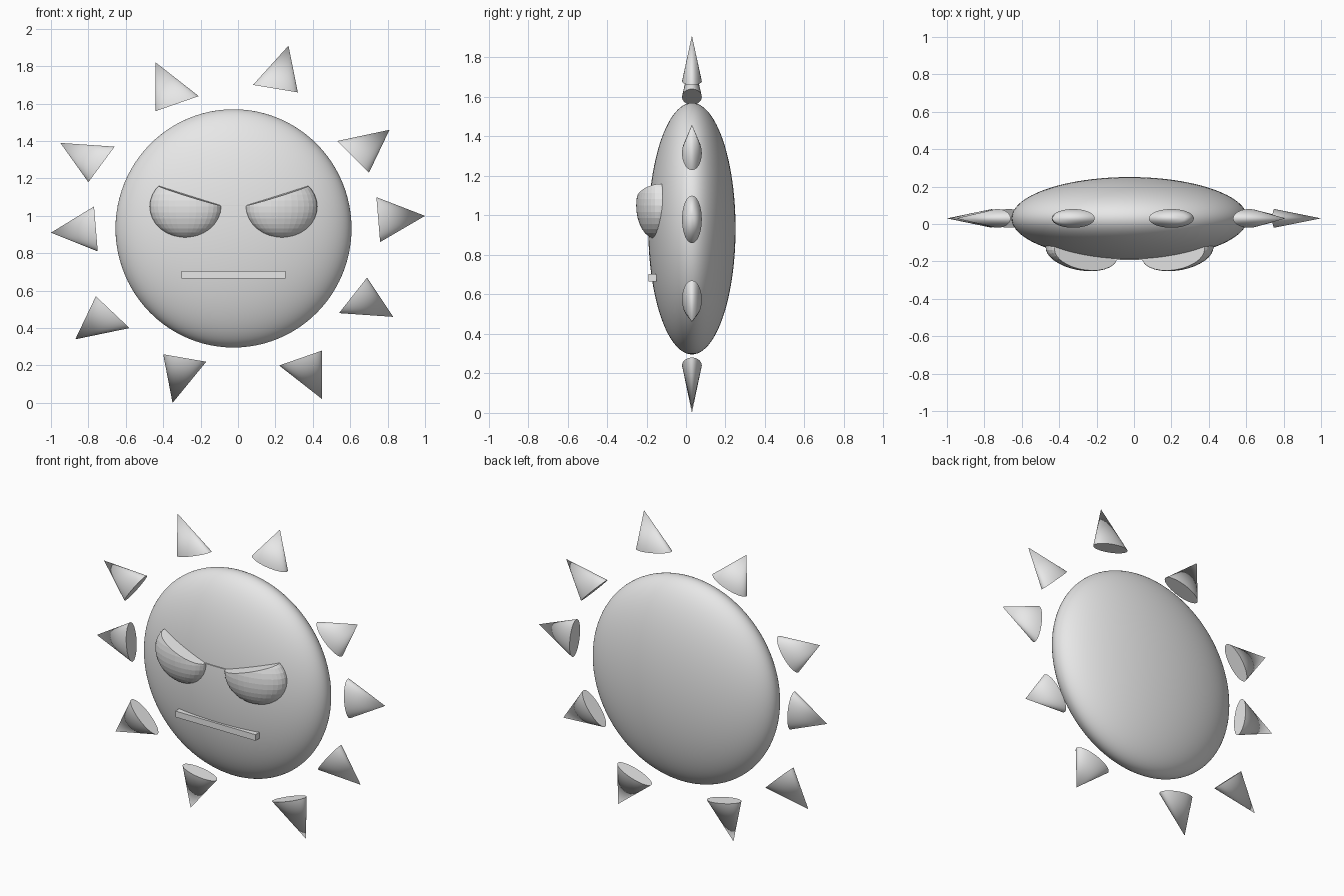
import bpy, bmesh, math
from mathutils import Vector, Matrix

default = bpy.data.objects.get("Cube")
if default:
    bpy.data.objects.remove(default, do_unlink=True)

GREY = (0.8, 0.8, 0.8, 1)
grey = bpy.data.materials.new("light_grey")
grey.use_nodes = True
grey.diffuse_color = GREY
grey.node_tree.nodes["Principled BSDF"].inputs["Base Color"].default_value = GREY

MID_X, MID_Y = -0.024, 0.03


def finish(bm, name, smooth=False):
    """Turn a bmesh into a named, coloured object."""
    bmesh.ops.recalc_face_normals(bm, faces=bm.faces[:])
    mesh = bpy.data.meshes.new(name)
    bm.to_mesh(mesh)
    bm.free()
    obj = bpy.data.objects.new(name, mesh)
    bpy.context.collection.objects.link(obj)
    mesh.materials.append(grey)
    if smooth:
        bpy.ops.object.select_all(action='DESELECT')
        obj.select_set(True)
        bpy.context.view_layer.objects.active = obj
        bpy.ops.object.shade_smooth_by_angle(angle=math.radians(40))
    return obj


def ellipsoid(radii, segments, rings):
    bm = bmesh.new()
    bmesh.ops.create_uvsphere(bm, u_segments=segments, v_segments=rings, radius=1)
    bmesh.ops.scale(bm, vec=radii, verts=bm.verts[:])
    return bm


def box(name, low, high):
    low, high = Vector(low), Vector(high)
    bm = bmesh.new()
    bmesh.ops.create_cube(bm, size=1)
    bmesh.ops.scale(bm, vec=high - low, verts=bm.verts[:])
    bmesh.ops.translate(bm, vec=(low + high) / 2, verts=bm.verts[:])
    return finish(bm, name)


def ray(name, tip, side_a, side_b, depth=0.05, segments=48):
    """Flattened cone given by its tip and the two ends of its base in x, z."""
    tip, a, b = (Vector((x, MID_Y, z)) for x, z in (tip, side_a, side_b))
    centre, across = (a + b) / 2, (a - b) / 2
    bm = bmesh.new()
    ring = []
    for i in range(segments):
        t = math.tau * i / segments
        ring.append(bm.verts.new(centre + across * math.cos(t)
                                 + Vector((0, depth * math.sin(t), 0))))
    apex = bm.verts.new(tip)
    for i, v in enumerate(ring):
        bm.faces.new((v, ring[(i + 1) % segments], apex))
    bm.faces.new(ring)
    return finish(bm, name, smooth=True)


def eye(name, side):
    """Half-closed eye: an ellipsoid with its top sliced off at a slant."""
    bm = ellipsoid((0.194, 0.096, 0.168), 32, 16)
    turn = Matrix.Rotation(side * math.radians(10), 3, 'Z')
    bmesh.ops.rotate(bm, matrix=turn, verts=bm.verts[:])
    bmesh.ops.translate(bm, vec=(MID_X + side * 0.257, -0.152, 1.05),
                        verts=bm.verts[:])
    cut = bmesh.ops.bisect_plane(
        bm, geom=bm.verts[:] + bm.edges[:] + bm.faces[:],
        plane_co=(MID_X + side * 0.235, -0.2, 1.105),
        plane_no=(-side * 0.3, -0.08, 1), clear_outer=True)
    rim = [g for g in cut["geom_cut"] if isinstance(g, bmesh.types.BMEdge)]
    bmesh.ops.contextual_create(bm, geom=rim)
    return finish(bm, name)


# Flattened round body
body = ellipsoid((0.631, 0.221, 0.637), 96, 48)
bmesh.ops.translate(body, vec=(MID_X, MID_Y, 0.933), verts=body.verts[:])
finish(body, "body", smooth=True)

# Face
eye("left_eye", 1)
eye("right_eye", -1)
box("eye_bridge", (-0.12, -0.192, 1.053), (0.07, -0.15, 1.059))
box("mouth", (-0.302, -0.19, 0.666), (0.254, -0.15, 0.704))

# Loose rays around the body: tip, then both ends of the base
RAYS = [
    ((0.27, 1.91), (0.08, 1.70), (0.32, 1.66)),
    ((-0.44, 1.82), (-0.44, 1.56), (-0.21, 1.64)),
    ((-0.95, 1.39), (-0.66, 1.37), (-0.80, 1.18)),
    ((-1.00, 0.91), (-0.77, 1.05), (-0.75, 0.81)),
    ((-0.87, 0.34), (-0.76, 0.57), (-0.58, 0.40)),
    ((-0.35, 0.00), (-0.40, 0.26), (-0.17, 0.22)),
    ((0.45, 0.02), (0.45, 0.28), (0.22, 0.20)),
    ((0.83, 0.46), (0.69, 0.67), (0.54, 0.48)),
    ((1.00, 1.00), (0.74, 1.10), (0.76, 0.86)),
    ((0.81, 1.46), (0.53, 1.40), (0.70, 1.23)),
]
for number, points in enumerate(RAYS, 1):
    ray(f"ray_{number}", *points)
